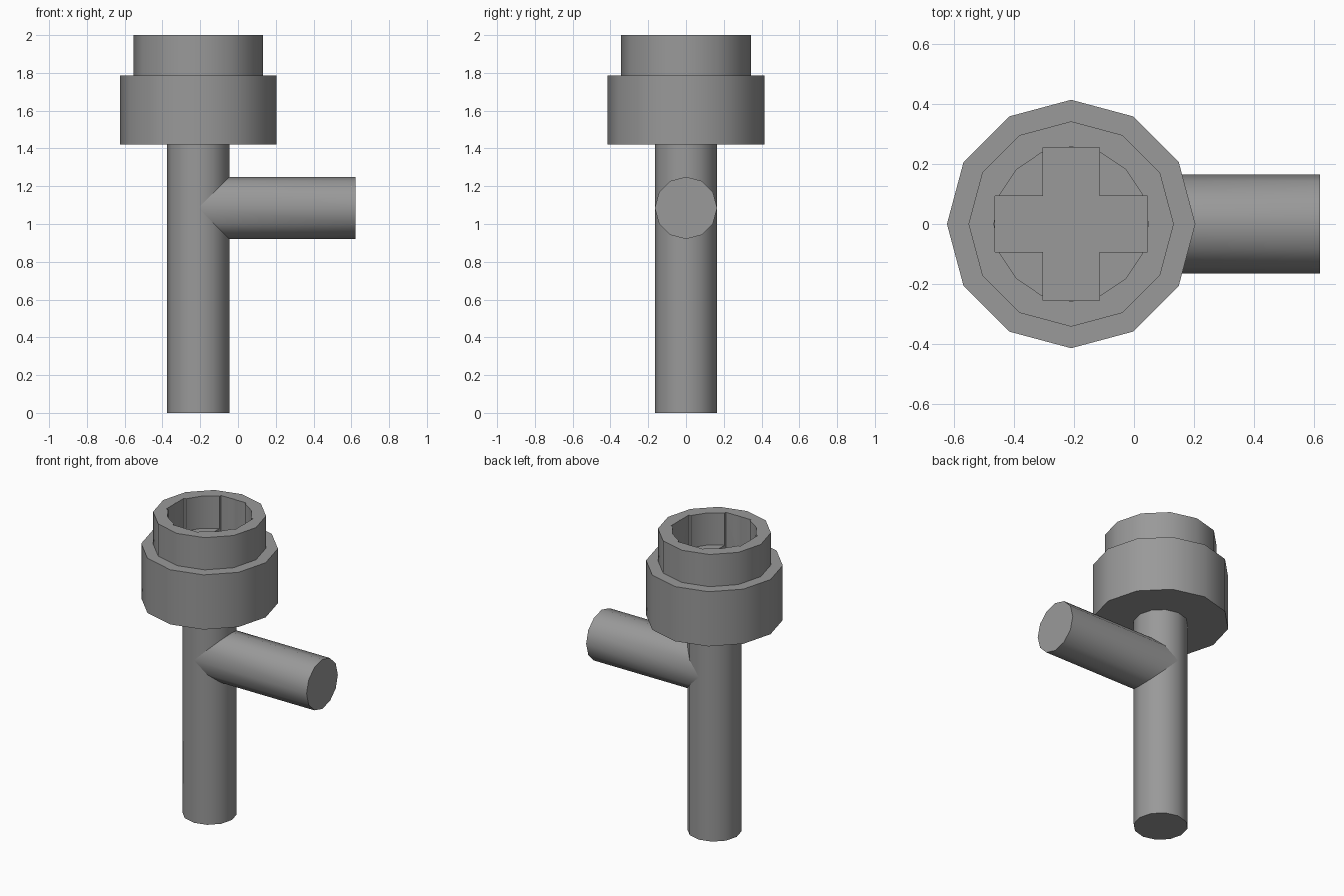
import bpy, bmesh
from math import sin, cos, radians, tau

if "Cube" in bpy.data.objects:
    bpy.data.objects.remove(bpy.data.objects["Cube"])

AXIS_X = -0.21       # upright centre line
PIPE_R = 0.165
SIDES = 12

grey = bpy.data.materials.new("plain_grey")
grey.use_nodes = True
colour = (0.32, 0.32, 0.32, 1)
grey.diffuse_color = colour
grey.node_tree.nodes["Principled BSDF"].inputs["Base Color"].default_value = colour


def circle(r, n=SIDES):
    return [(r * cos(tau * i / n), r * sin(tau * i / n)) for i in range(n)]


def loft(name, rings):
    """Skin a stack of equal-length rings and cap both ends."""
    bm = bmesh.new()
    loops = [[bm.verts.new(p) for p in ring] for ring in rings]
    n = len(loops[0])
    for a, b in zip(loops, loops[1:]):
        for i in range(n):
            j = (i + 1) % n
            bm.faces.new((a[i], a[j], b[j], b[i]))
    bm.faces.new(loops[0][::-1])
    bm.faces.new(loops[-1])
    bmesh.ops.recalc_face_normals(bm, faces=bm.faces)
    mesh = bpy.data.meshes.new(name)
    bm.to_mesh(mesh)
    bm.free()
    mesh.materials.append(grey)
    ob = bpy.data.objects.new(name, mesh)
    bpy.context.collection.objects.link(ob)
    return ob


def upright(name, profiles):
    """Loft (outline, height) pairs around the upright centre line."""
    return loft(name, [[(AXIS_X + x, y, z) for x, y in outline]
                       for outline, z in profiles])


def select_only(ob):
    bpy.ops.object.select_all(action='DESELECT')
    ob.select_set(True)
    bpy.context.view_layer.objects.active = ob


# Upright pipe
pipe = upright("upright_pipe", [(circle(PIPE_R), 0), (circle(PIPE_R), 1.43)])

# Head: wide collar stepping in to a narrower rim
collar, rim = circle(0.415), circle(0.343)
head = upright("collar_and_rim", [(collar, 1.42), (collar, 1.785),
                                  (rim, 1.785), (rim, 2.0)])

# Round well and deeper cross-shaped socket cut into the head
tip, half = 0.255, 0.094
arm = [(tip, -half), (tip, half), (half, half)]
cross = []
for quarter in range(4):
    for x, y in arm:
        cross.append((x, y))
    arm = [(-y, x) for x, y in arm]
well = circle(0.258, 16)
cutters = [upright("well_cutter", [(well, 1.785), (well, 2.1)]),
           upright("cross_cutter", [(cross, 1.46), (cross, 2.2)])]
select_only(head)
for cutter in cutters:
    cutter.hide_render = True
    mod = head.modifiers.new("cut", 'BOOLEAN')
    mod.operation = 'DIFFERENCE'
    mod.solver = 'EXACT'
    mod.object = cutter
    bpy.ops.object.modifier_apply(modifier=mod.name)
for cutter in cutters:
    bpy.data.objects.remove(cutter)

# Side spout, mitred into the upright pipe
SPOUT_Z = 1.085
outline = circle(PIPE_R)
spout = loft("side_spout", [
    [(AXIS_X + abs(h), y, SPOUT_Z + h) for y, h in outline],
    [(0.622, y, SPOUT_Z + h) for y, h in outline]])

for ob in (pipe, head, spout):
    select_only(ob)
    bpy.ops.object.shade_smooth_by_angle(angle=radians(35))
